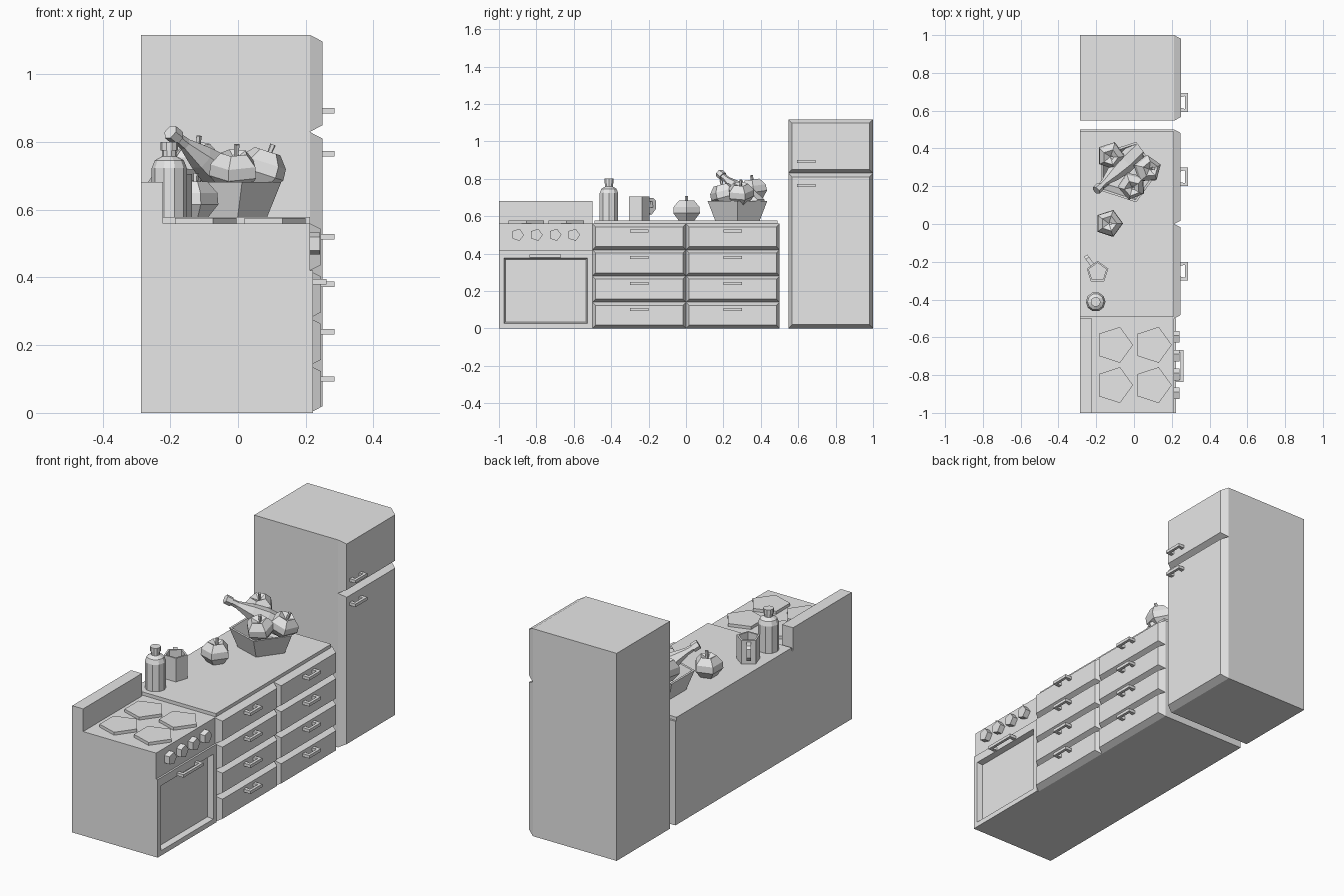
import bpy, bmesh, math
from mathutils import Matrix, Vector

cube = bpy.data.objects.get("Cube")
if cube:
    bpy.data.objects.remove(cube, do_unlink=True)

grey = bpy.data.materials.new("plain_grey")
grey.use_nodes = True
grey.diffuse_color = (0.8, 0.8, 0.8, 1)
grey.node_tree.nodes["Principled BSDF"].inputs["Base Color"].default_value = (0.8, 0.8, 0.8, 1)


def finish(name, bm, matrix=Matrix()):
    bmesh.ops.recalc_face_normals(bm, faces=bm.faces)
    bm.transform(matrix)
    mesh = bpy.data.meshes.new(name)
    bm.to_mesh(mesh)
    bm.free()
    mesh.materials.append(grey)
    obj = bpy.data.objects.new(name, mesh)
    bpy.context.collection.objects.link(obj)
    return obj


def block(xs, ys, zs, taper=0):
    """Box whose front (+x) face is narrowed by the taper."""
    bm = bmesh.new()
    bmesh.ops.create_cube(bm, size=1)
    for v in bm.verts:
        t = taper if v.co.x > 0 else 0
        v.co = Vector((xs[v.co.x > 0],
                       ys[1] - t if v.co.y > 0 else ys[0] + t,
                       zs[1] - t if v.co.z > 0 else zs[0] + t))
    return bm


def box(name, xs, ys, zs, taper=0):
    return finish(name, block(xs, ys, zs, taper))


def lathe(name, profile, sides, matrix):
    """Faceted solid of revolution from (radius, height) points, first corner on +x."""
    bm = bmesh.new()
    rings = []
    for r, z in profile:
        count = sides if r > 0 else 1
        rings.append([bm.verts.new((r * math.cos(math.tau * i / sides),
                                    r * math.sin(math.tau * i / sides), z))
                      for i in range(count)])
    for a, b in zip(rings, rings[1:]):
        for i in range(sides):
            j = (i + 1) % sides
            loop = [a[i % len(a)], a[j % len(a)], b[j % len(b)], b[i % len(b)]]
            bm.faces.new(list(dict.fromkeys(loop)))
    return finish(name, bm, matrix)


def slab(name, outline, thick, matrix):
    """Flat outline extruded evenly about its plane."""
    bm = bmesh.new()
    face = bm.faces.new([bm.verts.new((x, y, -thick / 2)) for x, y in outline])
    new = bmesh.ops.extrude_face_region(bm, geom=[face])["geom"]
    bmesh.ops.translate(bm, vec=(0, 0, thick),
                        verts=[v for v in new if isinstance(v, bmesh.types.BMVert)])
    return finish(name, bm, matrix)


def handle(name, x, y, z, half=0.05, depth=0.042):
    half_outline = [(0, half), (depth, half)]
    inner = [(depth - 0.015, half - 0.016), (0, half - 0.022)]
    outline = [(px, -py) for px, py in half_outline] + half_outline[::-1]
    outline += inner[::-1] + [(px, -py) for px, py in inner]
    slab(name, outline, 0.016, Matrix.Translation((x, y, z)))


def spin(angle, axis="Z"):
    return Matrix.Rotation(math.radians(angle), 4, axis)


def at(x, y, z):
    return Matrix.Translation((x, y, z))


BACK, FRONT, TOP, DECK = -0.287, 0.212, 0.56, 0.578

# Fridge with two bevelled doors
box("fridge_body", (BACK, FRONT), (0.547, 1), (0, 1.117))
box("fridge_lower_door", (FRONT, 0.25), (0.547, 1), (0, 0.83), 0.02)
box("fridge_upper_door", (FRONT, 0.25), (0.547, 1), (0.83, 1.117), 0.02)
for part, z in (("lower", 0.765), ("upper", 0.893)):
    handle("fridge_" + part + "_handle", 0.247, 0.643, z, depth=0.038)

# Drawer cabinet and worktop
box("cabinet_body", (BACK, FRONT), (-0.5, 0.5), (0, TOP))
box("worktop", (BACK, FRONT), (-0.49, 0.49), (TOP, DECK))
for col in range(2):
    for row in range(4):
        y, z = col * 0.5 - 0.5, row * 0.14
        box("drawer_front", (FRONT, 0.245), (y, y + 0.5), (z, z + 0.14), 0.017)
        handle("drawer_handle", 0.243, y + 0.25, z + 0.1)

# Stove: body, control panel and splashback
box("stove_body", (BACK, 0.18), (-1, -0.5), (0, TOP))
box("control_panel", (0.18, FRONT), (-1, -0.5), (0.42, TOP))
box("splashback", (BACK, -0.222), (-1, -0.5), (TOP, 0.682))

# Oven door with recessed window
bm = block((0.18, 0.222), (-1, -0.5), (0, 0.42))
window = max(bm.faces, key=lambda f: f.calc_center_median().x)
bmesh.ops.inset_region(bm, faces=[window], thickness=0.038)
for v in window.verts:
    if v.co.z > 0.2:
        v.co.z -= 0.017
bmesh.ops.inset_region(bm, faces=[window], thickness=0.01, depth=-0.03)
finish("oven_door", bm)
handle("oven_handle", 0.22, -0.752, 0.387, half=0.085)

# Burners and knobs
for x in (-0.105, 0.1):
    for y in (-0.64, -0.853):
        lathe("burner", [(0, 0), (0.1, 0), (0.1, 0.016), (0, 0.016)], 5, at(x, y, TOP))
for i in range(4):
    lathe("knob", [(0, 0), (0.034, 0), (0.034, 0.034), (0, 0.034)], 5,
          at(0.208, -0.9 + i * 0.1, 0.5) @ spin(90, "Y") @ spin(90))

# Standing bottle
lathe("standing_bottle",
      [(0, 0), (0.052, 0), (0.052, 0.145), (0.043, 0.168), (0.022, 0.18),
       (0.022, 0.197), (0.026, 0.197), (0.026, 0.222), (0, 0.222)],
      10, at(-0.203, -0.412, DECK))

# Mug and its handle
mug = at(-0.193, -0.255, DECK)
lathe("mug", [(0, 0), (0.06, 0), (0.06, 0.127), (0.049, 0.127), (0.049, 0.012), (0, 0.012)],
      5, mug @ spin(90))
slab("mug_handle",
     [(0.046, 0.045), (0.08, 0.03), (0.108, 0.06), (0.108, 0.105), (0.092, 0.118),
      (0.046, 0.118), (0.046, 0.1), (0.084, 0.1), (0.09, 0.068), (0.046, 0.066)],
     0.022, mug @ spin(126) @ spin(90, "X"))

# Bowl
lathe("bowl", [(0, 0), (0.126, 0), (0.168, 0.104), (0.154, 0.104), (0.115, 0.012), (0, 0.012)],
      5, at(-0.04, 0.275, DECK))


def apple(matrix):
    lathe("apple", [(0, 0.008), (0.045, 0), (0.075, 0.038), (0.072, 0.072),
                    (0.042, 0.106), (0, 0.085)], 5, matrix)
    lathe("apple_stem", [(0, 0.08), (0.006, 0.08), (0.009, 0.13), (0, 0.13)], 5,
          matrix @ spin(4, "Y"))


# Apple on the worktop and three in the bowl
apple(at(-0.133, 0.003, DECK))
apple(at(-0.125, 0.368, 0.69) @ spin(8, "X"))
apple(at(0.055, 0.29, 0.672) @ spin(18, "Y") @ spin(20))
apple(at(-0.01, 0.215, 0.666) @ spin(15, "X") @ spin(40))

# Bottle leaning in the bowl
base, tip = Vector((0.015, 0.385, 0.65)), Vector((-0.2, 0.178, 0.83))
axis = tip - base
size = axis.length
lathe("leaning_bottle",
      [(0, 0), (0.052, 0), (0.055, size * 0.35), (0.04, size * 0.58), (0.019, size * 0.8),
       (0.017, size * 0.9), (0.024, size * 0.9), (0.024, size), (0, size)],
      6, Matrix.Translation(base) @ axis.to_track_quat("Z", "Y").to_matrix().to_4x4())
